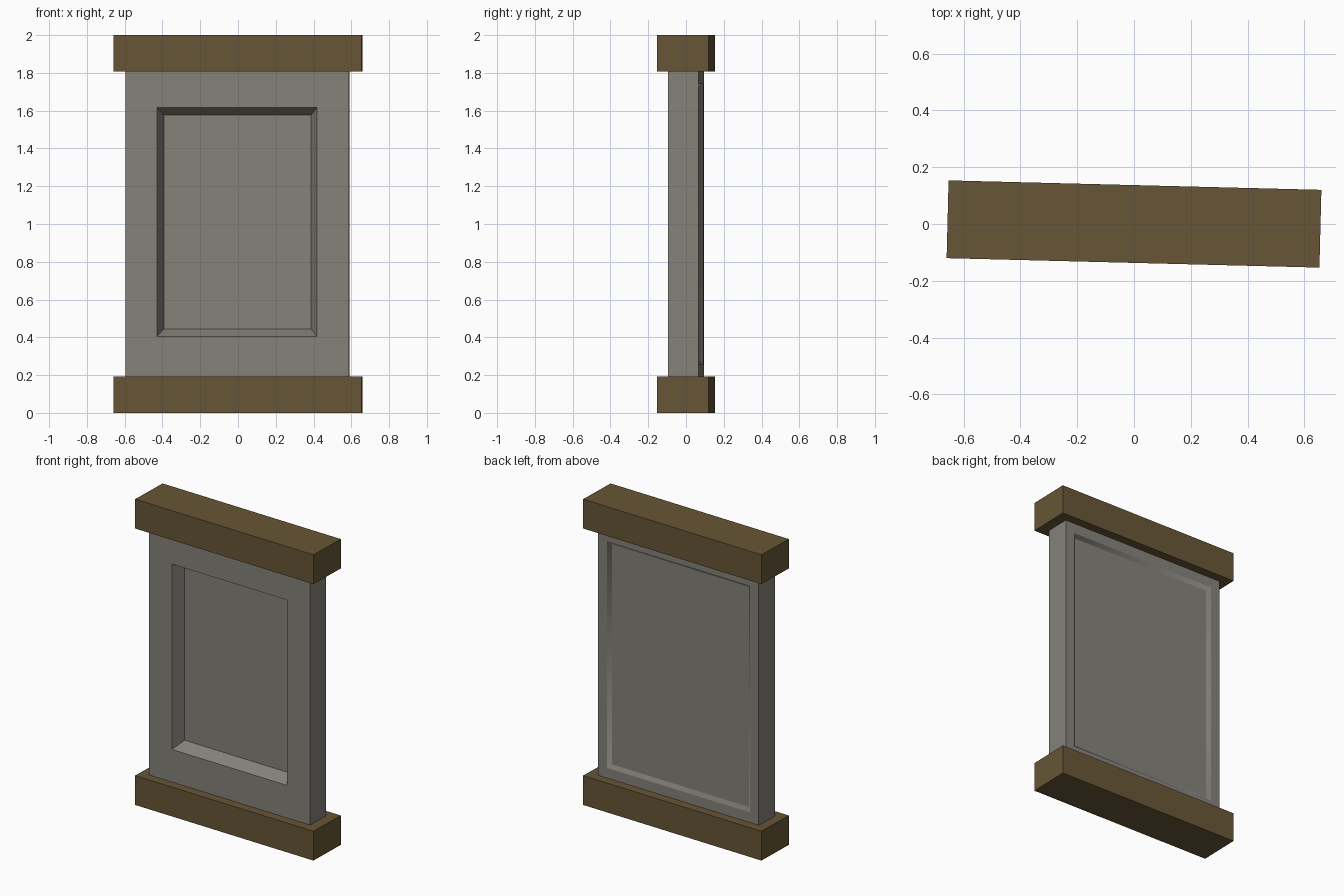
import bpy, bmesh, math

if "Cube" in bpy.data.objects:
    bpy.data.objects.remove(bpy.data.objects["Cube"])

TURN = math.radians(-1.45)   # whole model is turned slightly about z


def material(name, rgb):
    m = bpy.data.materials.new(name)
    m.diffuse_color = (*rgb, 1.0)
    m.use_nodes = True
    m.node_tree.nodes["Principled BSDF"].inputs["Base Color"].default_value = m.diffuse_color
    return m


stone = material("grey stone", (0.235, 0.223, 0.195))
wood = material("brown wood", (0.136, 0.093, 0.037))


def ring_solid(name, rings, mat, smooth_bands=(), x=0.0):
    """Join rectangular rings (half width, z low, z high, y), front to back, and cap both ends."""
    bm = bmesh.new()
    loops = [[bm.verts.new(p) for p in
              ((-w, y, z0), (w, y, z0), (w, y, z1), (-w, y, z1))]
             for w, z0, z1, y in rings]
    bm.faces.new(loops[0])
    bm.faces.new(loops[-1][::-1])
    for n, (a, b) in enumerate(zip(loops, loops[1:])):
        for i in range(4):
            j = (i + 1) % 4
            f = bm.faces.new((a[j], a[i], b[i], b[j]))
            f.smooth = n in smooth_bands
    bmesh.ops.recalc_face_normals(bm, faces=bm.faces)
    me = bpy.data.meshes.new(name)
    bm.to_mesh(me)
    bm.free()
    me.materials.append(mat)
    ob = bpy.data.objects.new(name, me)
    ob.rotation_euler.z = TURN
    ob.location.x = x
    bpy.context.collection.objects.link(ob)
    return ob


# Top and bottom beams
for name, z in (("bottom_beam", 0.0), ("top_beam", 1.808)):
    ring_solid(name, [(0.657, z, z + 0.192, -0.137),
                      (0.657, z, z + 0.192, 0.137)], wood)

# Wall panel: deep recess in front, wide shallow recess with soft walls behind
lo, hi = 0.192, 1.808
ring_solid("wall_panel", [
    (0.390, 0.445, 1.577, 0.0),                      # front recess floor
    (0.424, 0.405, 1.617, -0.08),                    # front recess rim
    (0.592, lo, hi, -0.08),                          # front outline
    (0.592, lo, hi, 0.08),                           # back outline
    (0.526, lo + 0.066, hi - 0.066, 0.08),           # back recess rim
    (0.504, lo + 0.088, hi - 0.088, 0.06),           # back recess floor
], stone, smooth_bands=(4,), x=-0.003)
